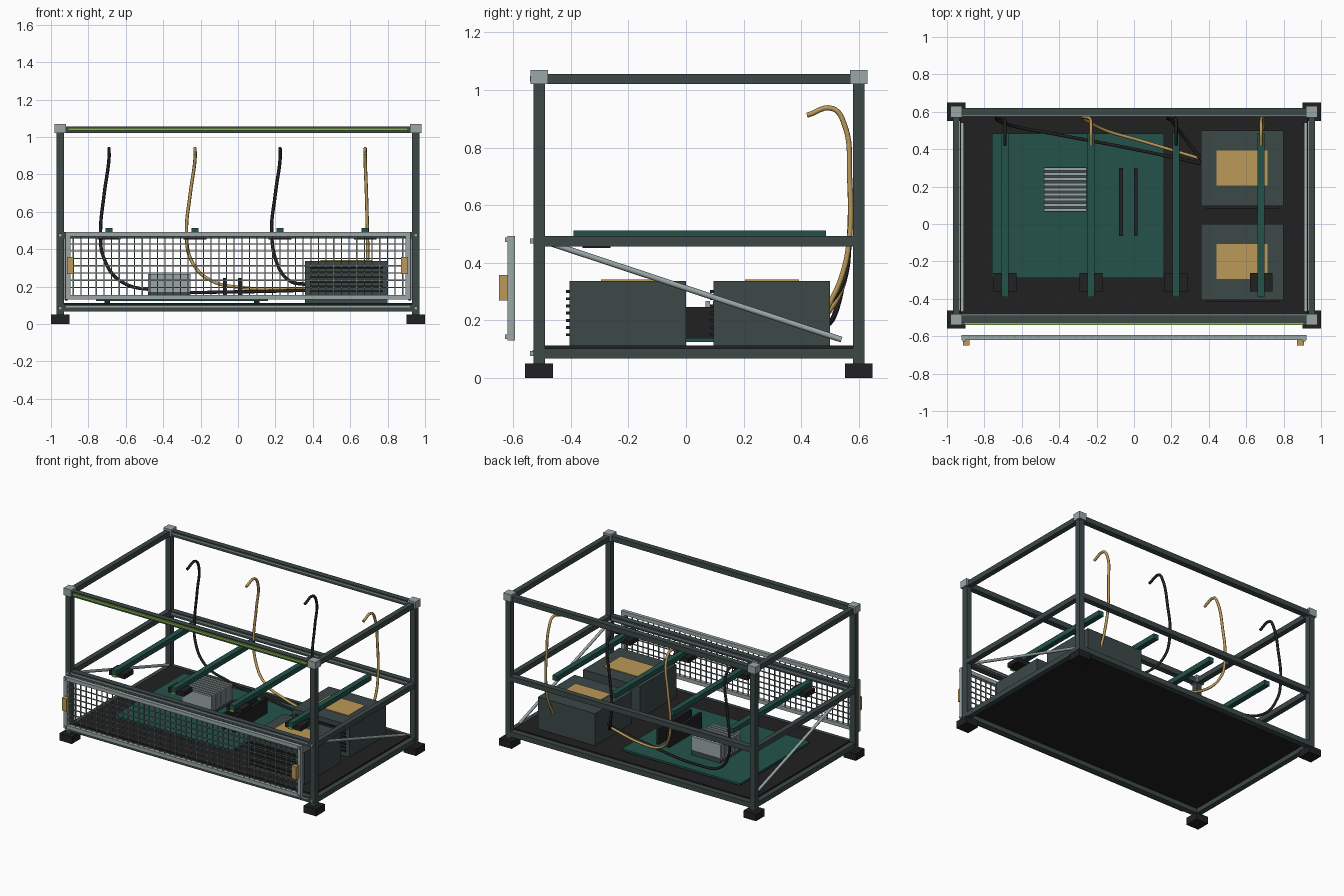
import bpy, bmesh
from mathutils import Matrix, Vector

if "Cube" in bpy.data.objects:
    bpy.data.objects.remove(bpy.data.objects["Cube"])


def material(name, *rgb):
    m = bpy.data.materials.new(name)
    m.use_nodes = True
    m.diffuse_color = (*rgb, 1)
    node = m.node_tree.nodes["Principled BSDF"]
    node.inputs["Base Color"].default_value = (*rgb, 1)
    node.inputs["Roughness"].default_value = 0.6
    return m


FRAME = material("dark slate", 0.045, 0.065, 0.064)
ZINC = material("light zinc", 0.33, 0.39, 0.39)
WIRE = material("wire steel", 0.19, 0.22, 0.22)
BLACK = material("black", 0.015, 0.015, 0.015)
TEAL = material("board teal", 0.017, 0.085, 0.068)
GOLD = material("brass tan", 0.5, 0.32, 0.1)
LIME = material("lime light", 0.25, 0.5, 0.06)


def link(name, mesh, mat):
    mesh.materials.clear()
    mesh.materials.append(mat)
    ob = bpy.data.objects.new(name, mesh)
    bpy.context.collection.objects.link(ob)
    return ob


def boxes(name, mat, spans):
    """One object from boxes, each given as x, y and z ranges."""
    bm = bmesh.new()
    for span in spans:
        mid = Vector([(a + b) / 2 for a, b in span])
        size = [b - a for a, b in span]
        bmesh.ops.create_cube(bm, size=1, matrix=Matrix.Translation(mid) @ Matrix.Diagonal((*size, 1)))
    mesh = bpy.data.meshes.new(name)
    bm.to_mesh(mesh)
    bm.free()
    return link(name, mesh, mat)


def around(c, w):
    return (c - w / 2, c + w / 2)


def tube(name, mat, points, radius, sides=2):
    """Smooth round cable or rod through the points."""
    cu = bpy.data.curves.new(name, "CURVE")
    cu.dimensions = "3D"
    cu.bevel_depth, cu.bevel_resolution, cu.resolution_u = radius, sides, 6
    cu.use_fill_caps = True
    sp = cu.splines.new("BEZIER")
    sp.bezier_points.add(len(points) - 1)
    for bp, p in zip(sp.bezier_points, points):
        bp.co = p
        bp.handle_left_type = bp.handle_right_type = "AUTO"
    tmp = bpy.data.objects.new(name + "_curve", cu)
    bpy.context.collection.objects.link(tmp)
    bpy.context.view_layer.update()
    mesh = bpy.data.meshes.new_from_object(tmp.evaluated_get(bpy.context.evaluated_depsgraph_get()))
    bpy.data.objects.remove(tmp)
    for f in mesh.polygons:
        f.use_smooth = True
    return link(name, mesh, mat)


# Frame: posts, feet, corner blocks and three levels of rails
PX, FRONT, REAR = 0.95, -0.51, 0.6
LEVELS = (0.085, 0.475, 1.038)
corners = [(x, y) for x in (-PX, PX) for y in (FRONT, REAR)]
boxes("posts", FRAME, [(around(x, 0.04), around(y, 0.04), (0.04, 1.03)) for x, y in corners])
boxes("feet", BLACK, [(around(x, 0.097), around(y, 0.097), (0, 0.05)) for x, y in corners])
boxes("corner_blocks", ZINC, [(around(x, 0.06), around(y, 0.06), (1.02, 1.07)) for x, y in corners])
boxes("long_rails", FRAME, [((-PX, PX), around(y, 0.04), around(z, 0.036))
                            for y in (FRONT, REAR) for z in LEVELS])
boxes("side_rails", FRAME, [(around(x, 0.036), (FRONT, REAR), around(z, 0.036))
                            for x in (-PX, PX) for z in LEVELS])

# Rail slots, light strip and bolts
slots = [((-0.92, 0.92), around(y - 0.021, 0.006), around(z + 0.006, 0.008))
         for y in (FRONT, REAR) for z in LEVELS if (y, z) != (FRONT, LEVELS[2])]
slots.append(((-0.92, 0.92), around(-0.486, 0.008), around(0.475, 0.01)))
boxes("rail_slots", ZINC, slots)
boxes("light_strip", LIME, [((-0.91, 0.91), (-0.541, -0.53), around(1.042, 0.014))])
boxes("frame_bolts", ZINC, [(around(x, 0.018), (-0.541, -0.53), around(z, 0.018))
                            for x in (-PX, PX) for z in LEVELS])

# Floor and diagonal side braces
boxes("floor_plate", BLACK, [((-0.93, 0.93), (-0.49, 0.58), (0.098, 0.112))])
for x, side in ((-0.918, "right"), (0.918, "left")):
    tube(side + "_brace", ZINC, [(x, -0.47, 0.467), (x, 0.54, 0.133)], 0.01)

# Front mesh guard
OUT, LOW, HIGH, BAR = 0.922, 0.13, 0.493, 0.026
guard_y = (-0.62, -0.594)
guard = [((-OUT, OUT), guard_y, (z, z + BAR)) for z in (LOW, HIGH - BAR)]
guard += [((x, x + BAR), guard_y, (LOW, HIGH)) for x in (-OUT, OUT - BAR)]
boxes("guard_frame", ZINC, guard)
COLS, ROWS = 45, 8
wires = [(around(-OUT + 2 * OUT * i / COLS, 0.006), around(-0.604, 0.006), (LOW, HIGH))
         for i in range(1, COLS)]
wires += [((-OUT, OUT), around(-0.61, 0.006),
           around(LOW + BAR + (HIGH - LOW - 2 * BAR) * i / ROWS, 0.006)) for i in range(1, ROWS)]
boxes("guard_mesh", WIRE, wires)
boxes("guard_bolts", ZINC, [(around(x, 0.016), (-0.628, -0.62), around(z, 0.016))
                            for x in (-0.909, 0.909) for z in (0.143, 0.48)])
boxes("guard_latches", GOLD, [(around(x, 0.036), (-0.65, -0.62), (0.268, 0.358))
                              for x in (-0.897, 0.89)])

# Main board with heat sink and memory sticks
boxes("main_board", TEAL, [((-0.76, 0.16), (-0.29, 0.485), (0.124, 0.138))])
boxes("board_standoffs", BLACK, [(around(x, 0.03), around(y, 0.03), (0.11, 0.125))
                                 for x in (-0.7, 0.1) for y in (-0.23, 0.43)])
boxes("heat_sink_base", FRAME, [((-0.48, -0.255), (0.065, 0.305), (0.138, 0.17))])
FINS = 9
boxes("heat_sink_fins", ZINC, [((-0.482, -0.253), around(0.075 + 0.22 * i / (FINS - 1), 0.016), (0.16, 0.267))
                               for i in range(FINS)])
boxes("memory_sticks", BLACK, [(around(x, 0.02), (-0.065, 0.3), (0.138, 0.246)) for x in (-0.07, 0.01)])

# Two power supplies with vent bars and top labels
for name, y in (("front", -0.405), ("rear", 0.095)):
    boxes(name + "_power_supply", FRAME, [((0.357, 0.8), (y, y + 0.405), (0.112, 0.337))])
    boxes(name + "_supply_label", GOLD, [((0.44, 0.715), (y + 0.11, y + 0.298), (0.336, 0.342))])
    boxes(name + "_supply_vents", BLACK, [((0.385, 0.775), (y - 0.012, y + 0.005), around(0.15 + 0.025 * i, 0.01))
                                          for i in range(7)])

# Card bars with clips, end lights and hooked cables
BARS = (-0.69, -0.23, 0.225, 0.68)
boxes("card_bars", TEAL, [(around(x, 0.038), (-0.39, 0.487), (0.478, 0.512)) for x in BARS])
boxes("bar_clips", BLACK, [(around(x, 0.122), (-0.36, -0.262), (0.452, 0.485)) for x in BARS])
boxes("bar_lights", LIME, [(around(x, 0.03), (-0.392, -0.375), (0.463, 0.478)) for x in BARS])

lower_runs = (
    [(-0.72, 0.55, 0.36), (-0.63, 0.52, 0.23), (-0.42, 0.48, 0.18), (0, 0.4, 0.172), (0.37, 0.32, 0.18)],
    [(-0.25, 0.55, 0.34), (-0.15, 0.5, 0.235), (0.02, 0.45, 0.195), (0.37, 0.345, 0.19)],
    [(0.21, 0.54, 0.32), (0.27, 0.46, 0.235), (0.37, 0.33, 0.21)],
    [(0.693, 0.54, 0.35), (0.685, 0.49, 0.24)],
)
for i, (x, run) in enumerate(zip(BARS, lower_runs)):
    lean = 0.012 if i == 3 else -0.045
    hook = [(x, 0.42, 0.912), (x, 0.51, 0.935), (x, 0.55, 0.88),
            (x + lean * 0.55, 0.568, 0.7), (x + lean, 0.567, 0.48)]
    tube("cable_%d" % (i + 1), GOLD if i % 2 else BLACK, hook + run, 0.009)
